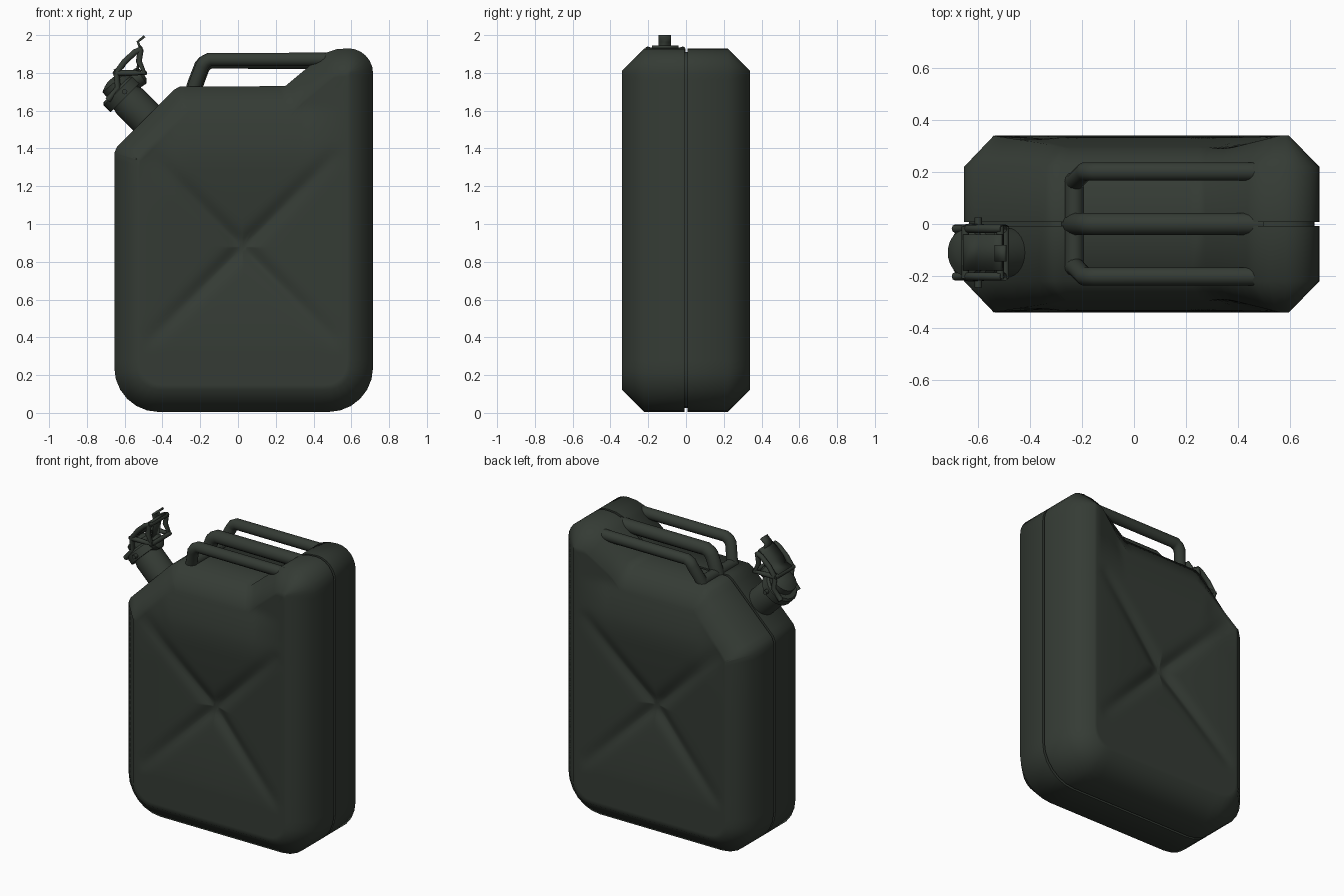
import bpy, bmesh, math
from mathutils import Vector

if "Cube" in bpy.data.objects:
    bpy.data.objects.remove(bpy.data.objects["Cube"])

paint = bpy.data.materials.new("dark olive paint")
paint.use_nodes = True
COLOUR = (0.035, 0.044, 0.035, 1)
paint.diffuse_color = COLOUR
paint.node_tree.nodes["Principled BSDF"].inputs["Base Color"].default_value = COLOUR


def finish(name, bm, angle=60):
    """Turn a bmesh into a smooth shaded, painted object."""
    bmesh.ops.recalc_face_normals(bm, faces=bm.faces)
    mesh = bpy.data.meshes.new(name)
    bm.to_mesh(mesh)
    bm.free()
    ob = bpy.data.objects.new(name, mesh)
    bpy.context.collection.objects.link(ob)
    mesh.materials.append(paint)
    bpy.ops.object.select_all(action='DESELECT')
    ob.select_set(True)
    bpy.context.view_layer.objects.active = ob
    bpy.ops.object.shade_smooth_by_angle(angle=math.radians(angle))
    return ob


def arc(cx, cz, r, start, steps=6):
    """Quarter circle of outline points."""
    angles = (math.radians(start + 90 * k / steps) for k in range(steps + 1))
    return [Vector((cx + r * math.cos(q), cz + r * math.sin(q))) for q in angles]


# Body outline in x, z, counter-clockwise
OUTLINE = (arc(.48, .24, .235, 270) + arc(.583, 1.798, .132, 0)
           + [Vector(p) for p in ((.52, 1.925), (.46, 1.905), (.25, 1.73), (-.31, 1.727),
                                  (-.34, 1.71), (-.64, 1.41), (-.655, 1.375))]
           + arc(-.42, .24, .235, 180))


def inset(points, d):
    """Mitred inset of a closed polygon."""
    out = []
    for i, p in enumerate(points):
        a = (p - points[i - 1]).normalized()
        b = (points[(i + 1) % len(points)] - p).normalized()
        na, nb = Vector((-a.y, a.x)), Vector((-b.y, b.x))
        out.append(p + (na + nb) * d / (1 + na.dot(nb)))
    return out


def subdivided(points):
    """Split long sides, with counts taken from the outer outline."""
    out = []
    for i, p in enumerate(points):
        j = (i + 1) % len(points)
        n = max(1, round((OUTLINE[j] - OUTLINE[i]).length / .035))
        out += [p.lerp(points[j], k / n) for k in range(n)]
    return out


CENTRE = Vector((.025, .878))
HALF_WIDTH = .34


def clamp(value):
    return min(1, max(0, value))


def shoulder(p):
    """Rounding of the side towards the top and the sloping corner."""
    edge = max(p.y - 1.61, .7 * (p.y - p.x - 1.98))
    return .05 * clamp(1 + edge / .33) ** 2 * clamp((.56 - p.x) / .2) * clamp((p.x + .54) / .2)


def press(p):
    """Depth of the pressed cross: a shallow pyramid plus diagonal grooves."""
    dx, dz = abs(p.x - CENTRE.x), abs(p.y - CENTRE.y)
    reach = max(.05, dx, dz)
    dish = clamp(1 - reach / .54) ** 1.4
    along, across = (dx + dz) / math.sqrt(2), abs(dx - dz) / math.sqrt(2)
    groove = clamp(1 - along / .72) ** .5 * math.exp(-(across / .045) ** 2)
    return .06 * dish + .02 * groove + shoulder(p)


# Body: one half shell with seam, chamfer and pressed side, then mirrored
bm = bmesh.new()
rings = []
for y, d in ((0, .02), (.008, .02), (.008, 0), (.22, 0)):
    rings.append([bm.verts.new((p.x, -y, p.y)) for p in subdivided(inset(OUTLINE, d))])
side = subdivided(inset(OUTLINE, .118))
rings.append([bm.verts.new((p.x, shoulder(p) - HALF_WIDTH, p.y)) for p in side])
STEPS = 30
for k in range(1, STEPS):
    pts = [p.lerp(CENTRE, k / STEPS) for p in side]
    rings.append([bm.verts.new((p.x, press(p) - HALF_WIDTH, p.y)) for p in pts])
for a, b in zip(rings, rings[1:]):
    for i in range(len(a)):
        bm.faces.new((a[i - 1], a[i], b[i], b[i - 1]))
bm.faces.new(rings[-1])
body = finish("can_body", bm)
mirror = body.modifiers.new("other half", 'MIRROR')
mirror.use_axis = (False, True, False)
mirror.use_clip = True


def tube(name, points, radius, sides=14):
    """Round bar swept along a path, with mitred bends and closed ends."""
    pts = [Vector(p) for p in points]
    bm = bmesh.new()
    loops = []
    for i, p in enumerate(pts):
        before = (p - pts[i - 1]).normalized() if i else (pts[1] - p).normalized()
        after = (pts[i + 1] - p).normalized() if i < len(pts) - 1 else before
        t = (before + after).normalized()
        ref = Vector((0, 1, 0)) if abs(t.y) < .8 else Vector((0, 0, 1))
        u = t.cross(ref).normalized()
        v = t.cross(u)
        loops.append([bm.verts.new(p + radius * (u * math.cos(q) + v * math.sin(q)))
                      for q in (2 * math.pi * k / sides for k in range(sides))])
    for a, b in zip(loops, loops[1:]):
        for i in range(sides):
            bm.faces.new((a[i - 1], a[i], b[i], b[i - 1]))
    bm.faces.new(loops[0])
    bm.faces.new(loops[-1])
    return finish(name, bm)


def strip(name, profile, y0, y1, thick):
    """Bent sheet metal: an x, z path widened along y."""
    pts = [Vector(p) for p in profile]
    bm = bmesh.new()
    rows = [[bm.verts.new((p.x, y, p.y)) for y in (y0, y1)] for p in pts]
    for a, b in zip(rows, rows[1:]):
        bm.faces.new((a[0], a[1], b[1], b[0]))
    ob = finish(name, bm, 40)
    solid = ob.modifiers.new("sheet", 'SOLIDIFY')
    solid.thickness, solid.offset = thick, 0


def lathe(name, base, axis, profile, sides=28):
    """Turned part: (distance along axis, radius) pairs."""
    base, axis = Vector(base), Vector(axis).normalized()
    v = Vector((0, 1, 0))
    u = axis.cross(v)
    bm = bmesh.new()
    loops = [[bm.verts.new(base + axis * h + r * (u * math.cos(q) + v * math.sin(q)))
              for q in (2 * math.pi * k / sides for k in range(sides))]
             for h, r in profile]
    for a, b in zip(loops, loops[1:]):
        for i in range(sides):
            bm.faces.new((a[i - 1], a[i], b[i], b[i - 1]))
    bm.faces.new(loops[0])
    bm.faces.new(loops[-1])
    finish(name, bm, 40)


# Three carrying handles; the outer pair turn inwards at the foot
for name, y, foot, r in (("front_handle", -.202, -.165, .036),
                         ("middle_handle", 0, 0, .043),
                         ("back_handle", .202, .165, .036)):
    top = 1.907 - r
    tube(name, [(-.243, foot, 1.68), (-.226, foot, 1.74), (-.19, y, 1.835),
                (-.176, y, top - .014), (-.15, y, top), (.5, y, top)], r)
tube("handle_foot_rib", [(-.23, -.17, 1.725), (-.23, .17, 1.725)], .036)

# Filler neck with collar, set on the sloping shoulder
SPOUT_Y = -.11
lathe("filler_neck", (-.455, SPOUT_Y, 1.53), (-.7, 0, .7),
      [(0, .095), (.17, .095), (.19, .09), (.2, .09), (.2, .112), (.25, .112), (.262, .1)])
# Hinged cap
lathe("filler_cap", (-.605, SPOUT_Y, 1.70), (-.45, 0, .55),
      [(0, .088), (.07, .088), (.085, .06), (.095, .03)])
lathe("cap_hinge_boss", (-.55, SPOUT_Y, 1.76), (.75, 0, .5),
      [(-.05, .05), (.045, .05), (.06, .03)], 18)

# Locking lever: side arms, cross pins and bent thumb plate
for name, y in (("front_lever_arm", SPOUT_Y - .092), ("back_lever_arm", SPOUT_Y + .092)):
    tube(name, [(-.69, y, 1.655), (-.635, y, 1.72), (-.645, y, 1.80), (-.6, y, 1.86),
                (-.545, y, 1.91), (-.51, y, 1.925)], .016, 8)
    tube(name.replace("arm", "brace"), [(-.65, y, 1.80), (-.57, y, 1.80), (-.495, y, 1.80),
                                        (-.525, y, 1.86), (-.515, y, 1.925)], .016, 8)
for name, x, z, half in (("lower_pin", -.6, 1.70, .135), ("left_pin", -.65, 1.80, .1),
                         ("hinge_pin", -.495, 1.80, .1), ("upper_pin", -.515, 1.92, .1)):
    tube(name, [(x, SPOUT_Y - half, z), (x, SPOUT_Y + half, z)], .014, 8)
strip("lever_plate", [(-.655, 1.81), (-.61, 1.83), (-.585, 1.87), (-.54, 1.915), (-.51, 1.94)],
      SPOUT_Y - .07, SPOUT_Y + .07, .016)
strip("thumb_tab", [(-.535, 1.80), (-.515, 1.92), (-.53, 1.965), (-.495, 1.994)],
      SPOUT_Y - .035, SPOUT_Y + .03, .014)
